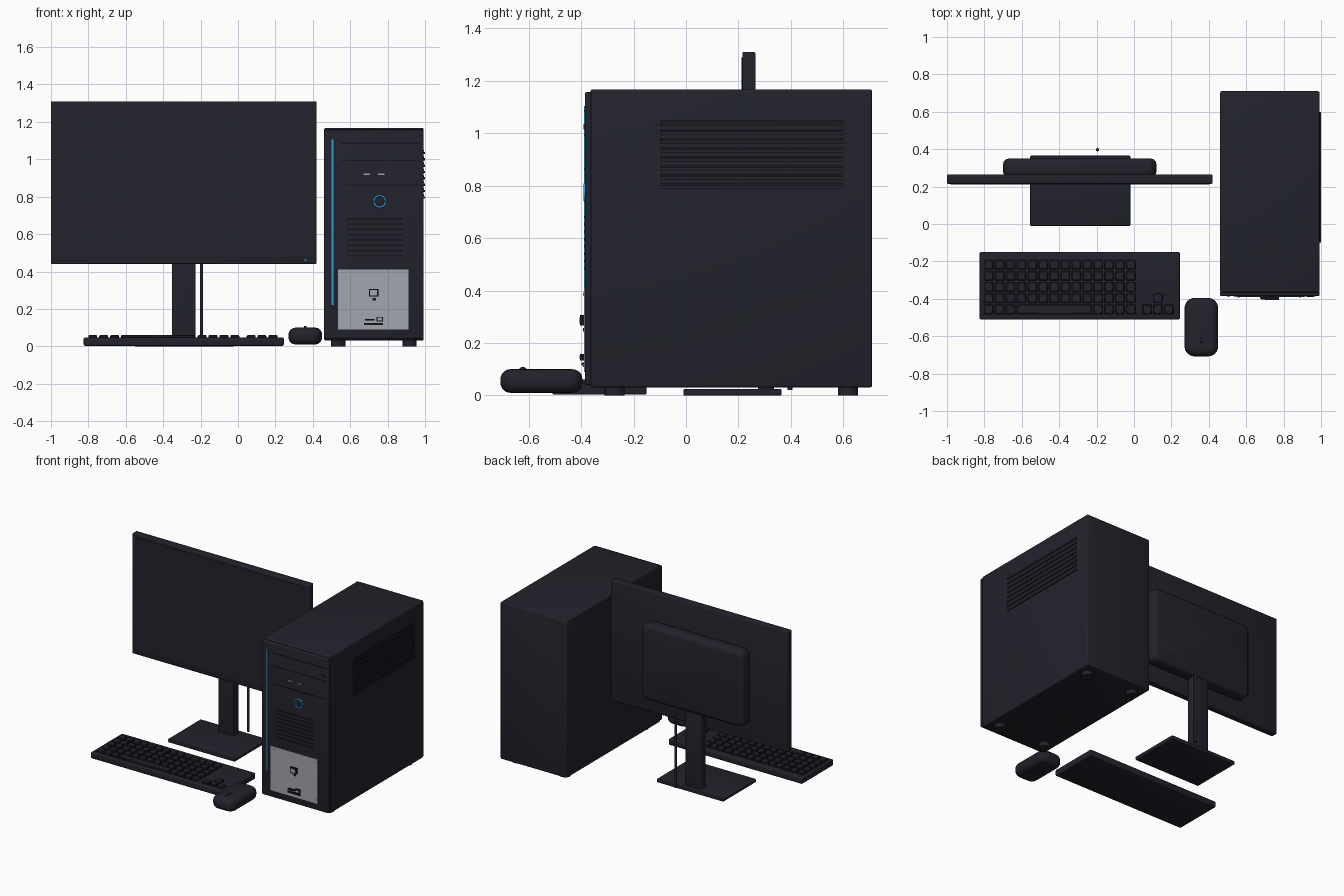
import bpy, bmesh, math
from mathutils import Vector

cube = bpy.data.objects.get("Cube")
if cube:
    bpy.data.objects.remove(cube, do_unlink=True)


def material(name, r, g, b):
    m = bpy.data.materials.new(name)
    m.use_nodes = True
    m.diffuse_color = (r, g, b, 1)
    m.node_tree.nodes["Principled BSDF"].inputs["Base Color"].default_value = (r, g, b, 1)
    return m


DARK = material("charcoal", 0.016, 0.016, 0.025)
BLACK = material("slot black", 0.008, 0.008, 0.011)
GREY = material("plate grey", 0.36, 0.38, 0.43)
BLUE = material("light blue", 0.03, 0.36, 0.70)


def finish(bm, name, mat):
    mesh = bpy.data.meshes.new(name)
    bm.to_mesh(mesh)
    bm.free()
    mesh.materials.append(mat)
    ob = bpy.data.objects.new(name, mesh)
    bpy.context.collection.objects.link(ob)
    bpy.ops.object.select_all(action='DESELECT')
    ob.select_set(True)
    bpy.context.view_layer.objects.active = ob
    bpy.ops.object.shade_smooth_by_angle(angle=math.radians(35))
    return ob


def add_box(bm, x, y, z):
    """Add a box given (min, max) on each axis."""
    made = bmesh.ops.create_cube(bm, size=1)["verts"]
    for v in made:
        v.co = Vector([(a + b) / 2 + c * (b - a) for (a, b), c in zip((x, y, z), v.co)])


def boxes(name, bounds, mat=DARK):
    bm = bmesh.new()
    for b in bounds:
        add_box(bm, *b)
    return finish(bm, name, mat)


def slab(name, x, y, z, edge, corner=0, axis=2, mat=DARK, seg=3):
    """Rounded box: corner radius around one axis, then soft edges on its two ends."""
    bm = bmesh.new()
    add_box(bm, x, y, z)
    lo, hi = (x, y, z)[axis]
    if corner:
        along = [e for e in bm.edges
                 if abs(e.verts[0].co[axis] - e.verts[1].co[axis]) > 1e-4]
        bmesh.ops.bevel(bm, geom=along, offset=corner, segments=6, profile=0.5, affect='EDGES')
        rims = [e for e in bm.edges
                if abs(e.verts[0].co[axis] - e.verts[1].co[axis]) < 1e-4]
    else:
        rims = bm.edges[:]
    bmesh.ops.bevel(bm, geom=rims, offset=edge, segments=seg, profile=0.5, affect='EDGES')
    return finish(bm, name, mat)


def cylinder(name, centre, radius, depth, axis='Z', mat=DARK, sides=24):
    bm = bmesh.new()
    bmesh.ops.create_cone(bm, cap_ends=True, segments=sides, radius1=radius,
                          radius2=radius, depth=depth)
    ob = finish(bm, name, mat)
    ob.location = centre
    ob.rotation_euler = {'X': (0, math.pi / 2, 0), 'Y': (math.pi / 2, 0, 0), 'Z': (0, 0, 0)}[axis]
    return ob


# Monitor with stand and cable
slab("monitor_panel", (-1, 0.42), (0.215, 0.265), (0.44, 1.31), 0.006)
boxes("screen", [((-0.98, 0.40), (0.212, 0.217), (0.48, 1.29))])
slab("monitor_back", (-0.70, 0.12), (0.25, 0.35), (0.56, 1.11), 0.03, 0.05, axis=1)
boxes("monitor_light", [((0.355, 0.365), (0.21, 0.217), (0.455, 0.463))], BLUE)
slab("stand_post", (-0.353, -0.227), (0.275, 0.335), (0.015, 0.62), 0.005)
slab("stand_base", (-0.555, -0.02), (-0.01, 0.365), (0, 0.025), 0.005)
cylinder("monitor_cable", (-0.195, 0.397, 0.28), 0.009, 0.52, sides=12)

# Keyboard
slab("keyboard_body", (-0.825, 0.245), (-0.51, -0.15), (0.003, 0.047), 0.007)
PITCH, HALF = 0.0585, 0.0235
keys = []


def key(x0, x1, row):
    y = -0.217 - row * 0.06
    keys.append(((x0, x1), (y - 0.024, y + 0.024), (0.04, 0.06)))


for row in range(5):
    for col in range(14):
        if row == 4 and 3 <= col <= 9:
            continue
        x = -0.777 + col * PITCH
        key(x - HALF, x + HALF, row)
key(-0.777 + 3 * PITCH - HALF, -0.777 + 9 * PITCH + HALF, 4)
for x, row in ((0.07, 4), (0.128, 4), (0.187, 4), (0.128, 3)):
    key(x - HALF, x + HALF, row)
key_set = boxes("keys", keys)
bevel = key_set.modifiers.new("soft_edges", 'BEVEL')
bevel.width = 0.004
bevel.segments = 1
boxes("key_wells", [((a - 0.004, b + 0.004), (c - 0.004, d + 0.004), (0.045, 0.0485))
                    for (a, b), (c, d), _ in keys], BLACK)

# Mouse
slab("mouse_body", (0.27, 0.45), (-0.708, -0.395), (0.01, 0.10), 0.038, 0.055, seg=5)
boxes("mouse_button_seam", [((0.358, 0.362), (-0.67, -0.57), (0.095, 0.101))], BLACK)
cylinder("mouse_wheel", (0.36, -0.622, 0.092), 0.017, 0.014, 'X')

# Tower case
slab("tower_case", (0.46, 0.993), (-0.365, 0.71), (0.03, 1.168), 0.01)
slab("tower_front", (0.46, 0.993), (-0.386, -0.36), (0.04, 1.158), 0.008)
for x in (0.536, 0.917):
    for y in (-0.272, 0.618):
        cylinder("tower_foot", (x, y, 0.02), 0.038, 0.04)

# Side vents
boxes("side_vents", [((0.985, 1.0), (-0.10, 0.60), (z, z + 0.012))
                     for z in [0.79 + 0.034 * i for i in range(8)]])
boxes("side_vent_gaps", [((0.985, 0.995), (-0.10, 0.60), (z, z + 0.008))
                         for z in [0.804 + 0.034 * i for i in range(8)]], BLACK)

# Front lines, drive bay and vents
FRONT = -0.388
face = (FRONT, -0.38)
boxes("drive_bay_lines", [((0.55, 0.97), face, (z, z + 0.006)) for z in (1.083, 0.99, 0.86)], BLACK)
boxes("drive_button", [((0.925, 0.96), (-0.391, -0.38), (1.015, 1.035))])
boxes("front_vents", [((0.58, 0.88), face, (z, z + 0.009))
                      for z in [0.48 + 0.028 * i for i in range(8)]], BLACK)

# Lights
boxes("light_strip", [((0.50, 0.51), (-0.39, -0.38), (0.22, 1.105))], BLUE)
boxes("status_marks", [((x, x + 0.035), (-0.389, -0.38), (0.917, 0.924))
                       for x in (0.672, 0.748)], GREY)
bpy.ops.mesh.primitive_torus_add(location=(0.758, -0.386, 0.775), rotation=(math.pi / 2, 0, 0),
                                 major_radius=0.031, minor_radius=0.005,
                                 major_segments=32, minor_segments=8)
ring = bpy.context.object
ring.name = "power_ring"
ring.data.materials.append(BLUE)
bpy.ops.object.shade_smooth_by_angle(angle=math.radians(60))
cylinder("power_button", (0.758, -0.385, 0.775), 0.027, 0.008, 'Y')

# Grey port plate with sockets and rivets
boxes("port_plate", [((0.535, 0.912), (-0.390, -0.38), (0.09, 0.412))], GREY)
boxes("upper_socket", [((0.70, 0.75), (-0.405, -0.385), (0.266, 0.307))], BLACK)
boxes("upper_socket_face", [((0.707, 0.743), (-0.407, -0.40), (0.273, 0.300))], GREY)
boxes("upper_mark", [((0.718, 0.738), (-0.392, -0.388), (0.244, 0.258))], BLACK)
boxes("lower_socket", [((0.675, 0.775), (-0.398, -0.388), (0.114, 0.126)),
                       ((0.74, 0.775), (-0.405, -0.388), (0.134, 0.158)),
                       ((0.68, 0.73), (-0.403, -0.388), (0.138, 0.146))], BLACK)
boxes("lower_socket_face", [((0.745, 0.77), (-0.407, -0.40), (0.139, 0.153))], GREY)
for x in (0.56, 0.887):
    for z in (0.115, 0.387):
        cylinder("plate_rivet", (x, -0.390, z), 0.006, 0.004, 'Y', GREY, 12)
